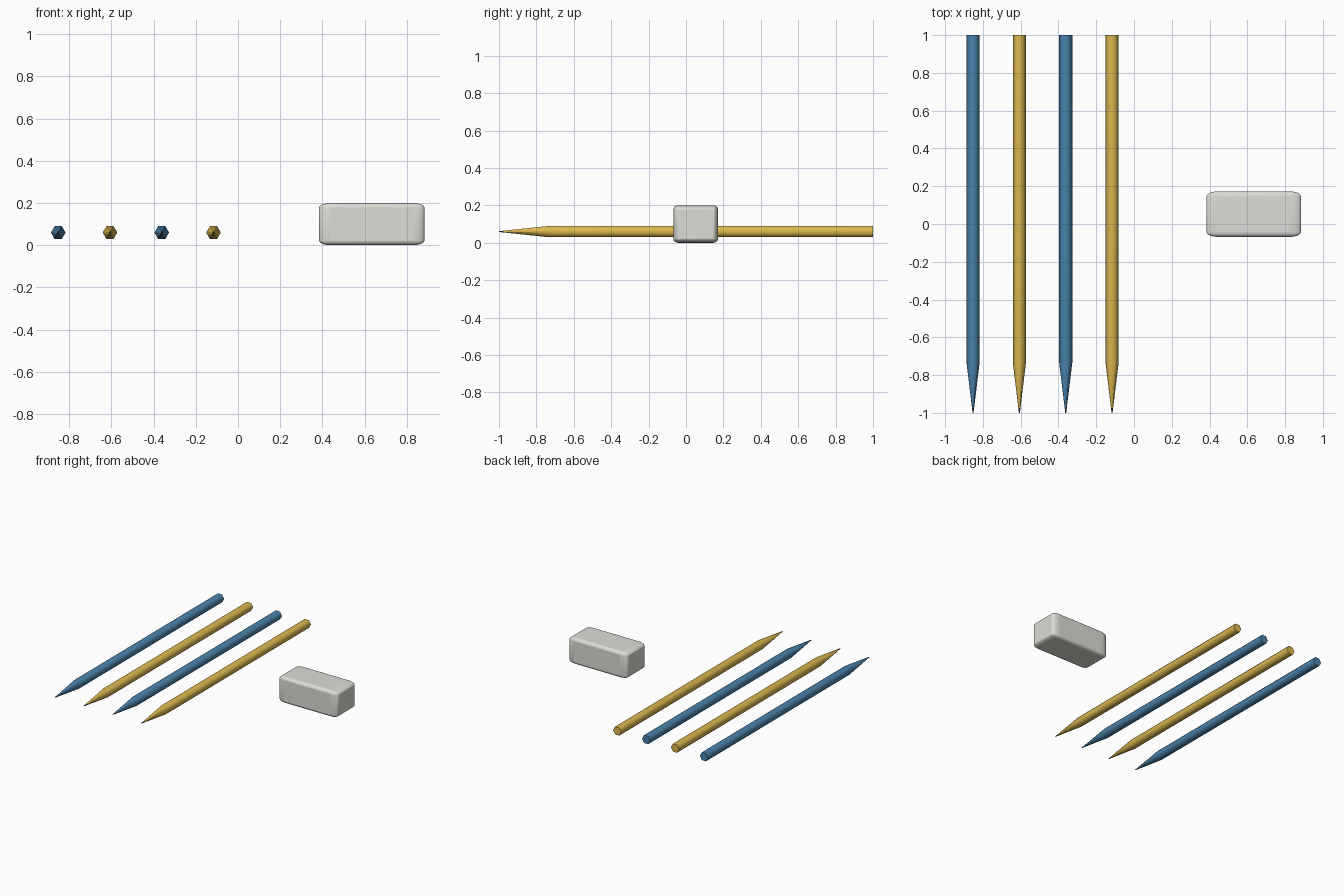
import bpy, bmesh, math

if "Cube" in bpy.data.objects:
    bpy.data.objects.remove(bpy.data.objects["Cube"])


def material(name, color):
    m = bpy.data.materials.new(name)
    m.diffuse_color = color
    m.use_nodes = True
    m.node_tree.nodes["Principled BSDF"].inputs["Base Color"].default_value = m.diffuse_color
    return m


blue = material("blue_paint", (0.07, 0.23, 0.42, 1))
yellow = material("yellow_paint", (0.72, 0.48, 0.08, 1))
graphite = material("graphite", (0.06, 0.06, 0.07, 1))
white = material("eraser_white", (0.72, 0.72, 0.68, 1))


def hex_loft(name, rings, location, mat, cap_front=False, cap_back=False):
    """Six-sided rod along y through (y, radius) rings, front to back."""
    bm = bmesh.new()
    loops = [[bm.verts.new((r * math.cos(k * math.pi / 3), y,
                            r * math.sin(k * math.pi / 3)))
              for k in range(6)] for y, r in rings]
    for a, b in zip(loops, loops[1:]):
        for k in range(6):
            n = (k + 1) % 6
            bm.faces.new((a[k], a[n], b[n], b[k]))
    if cap_front:
        bm.faces.new(loops[0])
    if cap_back:
        bm.faces.new(loops[-1])
    bmesh.ops.recalc_face_normals(bm, faces=bm.faces)
    # open rods: make sure the sides point outward
    side = bm.faces[:][0]
    side.normal_update()
    c = side.calc_center_median()
    if side.normal.x * c.x + side.normal.z * c.z < 0:
        bmesh.ops.reverse_faces(bm, faces=bm.faces)
    me = bpy.data.meshes.new(name)
    bm.to_mesh(me)
    bm.free()
    ob = bpy.data.objects.new(name, me)
    bpy.context.collection.objects.link(ob)
    ob.location = location
    me.materials.append(mat)
    bpy.ops.object.select_all(action='DESELECT')
    ob.select_set(True)
    bpy.context.view_layer.objects.active = ob
    bpy.ops.object.shade_smooth_by_angle(angle=math.radians(65))
    return ob


# Row of pencils, alternating colours, points to the front
for i in range(4):
    at = (-0.852 + i * 0.2453, 0, 0.06)
    hex_loft(f"pencil_body_{i + 1}",
             [(-0.975, 0.0055), (-0.735, 0.0346), (1.0, 0.0346)],
             at, (blue, yellow)[i % 2], cap_back=True)
    hex_loft(f"pencil_lead_{i + 1}",
             [(-1.0, 0.0025), (-0.975, 0.0055)],
             at, graphite, cap_front=True)

# Eraser: softened block, bevel stretched with the block's proportions
bpy.ops.mesh.primitive_cube_add(size=1, location=(0.634, 0.052, 0.1))
eraser = bpy.context.object
eraser.name = "eraser"
eraser.scale = (0.5, 0.24, 0.2)
eraser.data.materials.append(white)
bevel = eraser.modifiers.new("soft_edges", 'BEVEL')
bevel.width = 0.11
bevel.segments = 5
bpy.ops.object.shade_smooth_by_angle(angle=math.radians(40))
